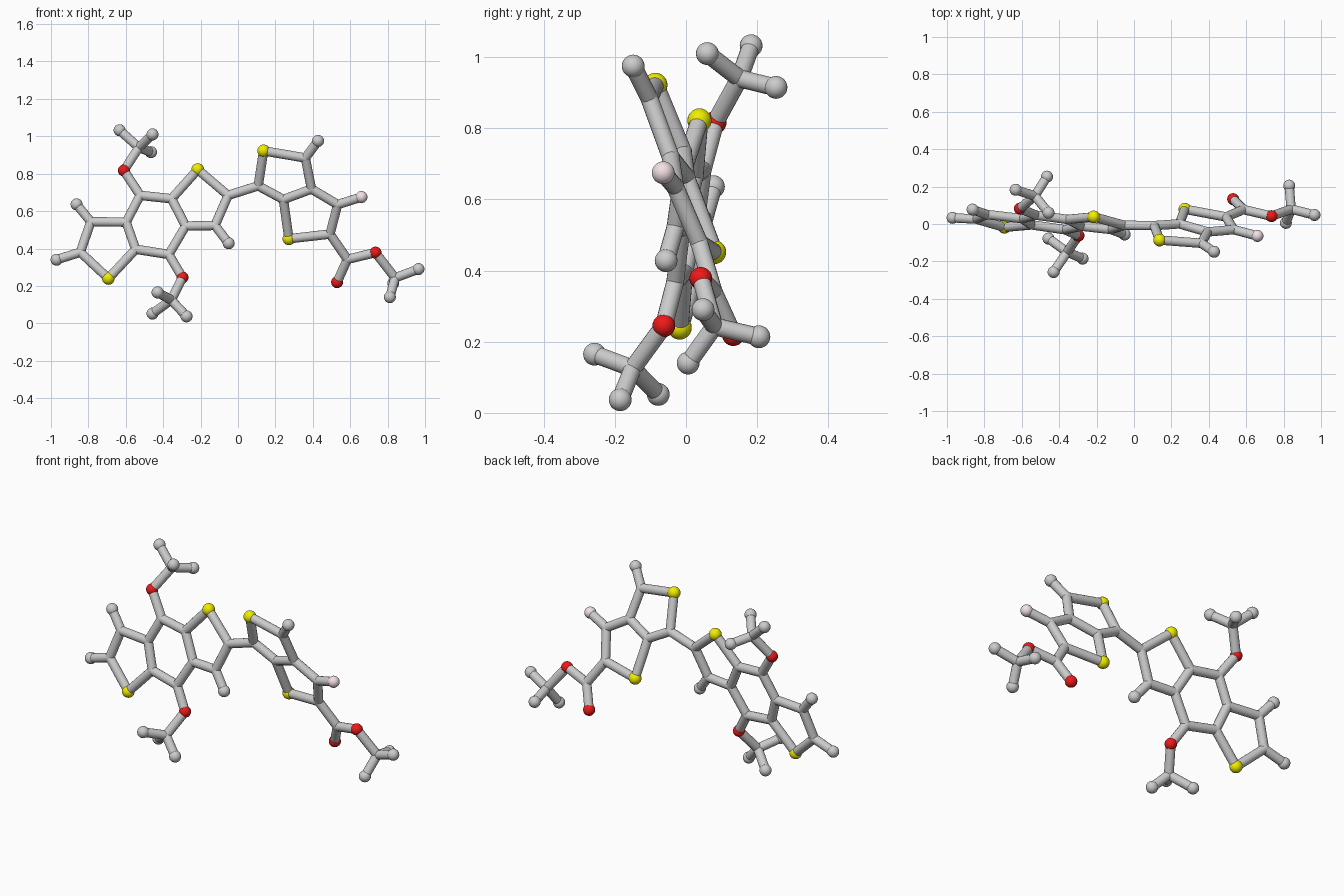
import bpy
from mathutils import Vector

if "Cube" in bpy.data.objects:
    bpy.data.objects.remove(bpy.data.objects["Cube"])

BALL, JOINT, STICK = 0.032, 0.0255, 0.025
RED, YELLOW, PINK = (0.85, 0.01, 0.01, 1), (0.87, 0.85, 0.0, 1), (0.9, 0.75, 0.78, 1)


def material(name, colour):
    m = bpy.data.materials.new(name)
    m.diffuse_color = colour
    m.use_nodes = True
    m.node_tree.nodes["Principled BSDF"].inputs["Base Color"].default_value = m.diffuse_color
    return m


mats = {'O': material("red", RED), 'S': material("yellow", YELLOW),
        'F': material("pink", PINK)}
names = {'O': "oxygen_ball", 'S': "sulfur_ball", 'F': "fluorine_ball",
         'C': "carbon_joint", 'H': "end_ball"}


def ball(kind, p):
    r = JOINT if kind == 'C' else BALL * (1.06 if kind == 'S' else 1.0)
    bpy.ops.mesh.primitive_uv_sphere_add(segments=24, ring_count=14, radius=r, location=p)
    o = bpy.context.object
    o.name = names[kind]
    if kind in mats:
        o.data.materials.append(mats[kind])
    bpy.ops.object.shade_smooth_by_angle()


def stick(a, b):
    d = b - a
    bpy.ops.mesh.primitive_cylinder_add(vertices=16, radius=STICK, depth=d.length,
                                        location=(a + b) / 2)
    o = bpy.context.object
    o.name = "bond_stick"
    o.rotation_mode = 'QUATERNION'
    o.rotation_quaternion = d.to_track_quat('Z', 'Y')
    bpy.ops.object.shade_smooth_by_angle()


# Three-ring core: flat sheet, positions given as (x, z)
left = {
    'H1': (-.863, .636), 'H2': (-.97, .34), 'C1': (-.787, .543), 'C2': (-.843, .38),
    'S1': (-.693, .24), 'C3': (-.598, .541), 'C4': (-.547, .396), 'C5': (-.523, .684),
    'C6': (-.355, .666), 'C7': (-.28, .52), 'C8': (-.37, .368), 'S2': (-.215, .822),
    'C9': (-.053, .684), 'C10': (-.123, .523), 'H3': (-.05, .428),
    'O1': (-.61, .817), 'O2': (-.297, .245)}
# Two-ring unit with the ester tail: second tilted sheet
right = {
    'C11': (.108, .735), 'S3': (.137, .922), 'C12': (.36, .884), 'H4': (.428, .975),
    'C13': (.393, .718), 'C14': (.243, .662), 'S4': (.272, .452), 'C15': (.492, .477),
    'C16': (.533, .635), 'F1': (.66, .675), 'C17': (.585, .342), 'O3': (.53, .22),
    'O4': (.735, .378), 'C18': (.84, .243)}
# Methyl groups leaving the sheets: (x, y, z)
free = {
    'C19': (-.53, .15, .94), 'H5': (-.633, .183, 1.032), 'H6': (-.457, .06, 1.01),
    'H7': (-.465, .253, .915),
    'C20': (-.357, -.15, .125), 'H8': (-.43, -.257, .165), 'H9': (-.457, -.078, .052),
    'H10': (-.275, -.185, .037),
    'H11': (.965, .048, .29), 'H12': (.83, .205, .214), 'H13': (.812, .006, .14)}

atoms = {k: Vector((x, -.143 - .115 * x + .19 * z, z)) for k, (x, z) in left.items()}
atoms.update({k: Vector((x, .295 - .143 * x - .392 * z, z)) for k, (x, z) in right.items()})
atoms.update({k: Vector(p) for k, p in free.items()})

# Each string is a chain of bonded atoms
chains = [
    "H1 C1 C2 S1 C4 C3 C1", "H2 C2", "C3 C5 C6 C7 C8 C4", "C6 S2 C9 C10 C7", "C10 H3",
    "C5 O1 C19 H5", "H6 C19 H7", "C8 O2 C20 H8", "H9 C20 H10",
    "C9 C11 S3 C12 C13 C14 C11", "C12 H4", "C14 S4 C15 C16 C13", "C16 F1",
    "C15 C17 O3", "C17 O4 C18 H11", "H12 C18 H13"]

for k, p in atoms.items():
    ball(k[0], p)
for c in chains:
    ks = c.split()
    for a, b in zip(ks, ks[1:]):
        stick(atoms[a], atoms[b])
